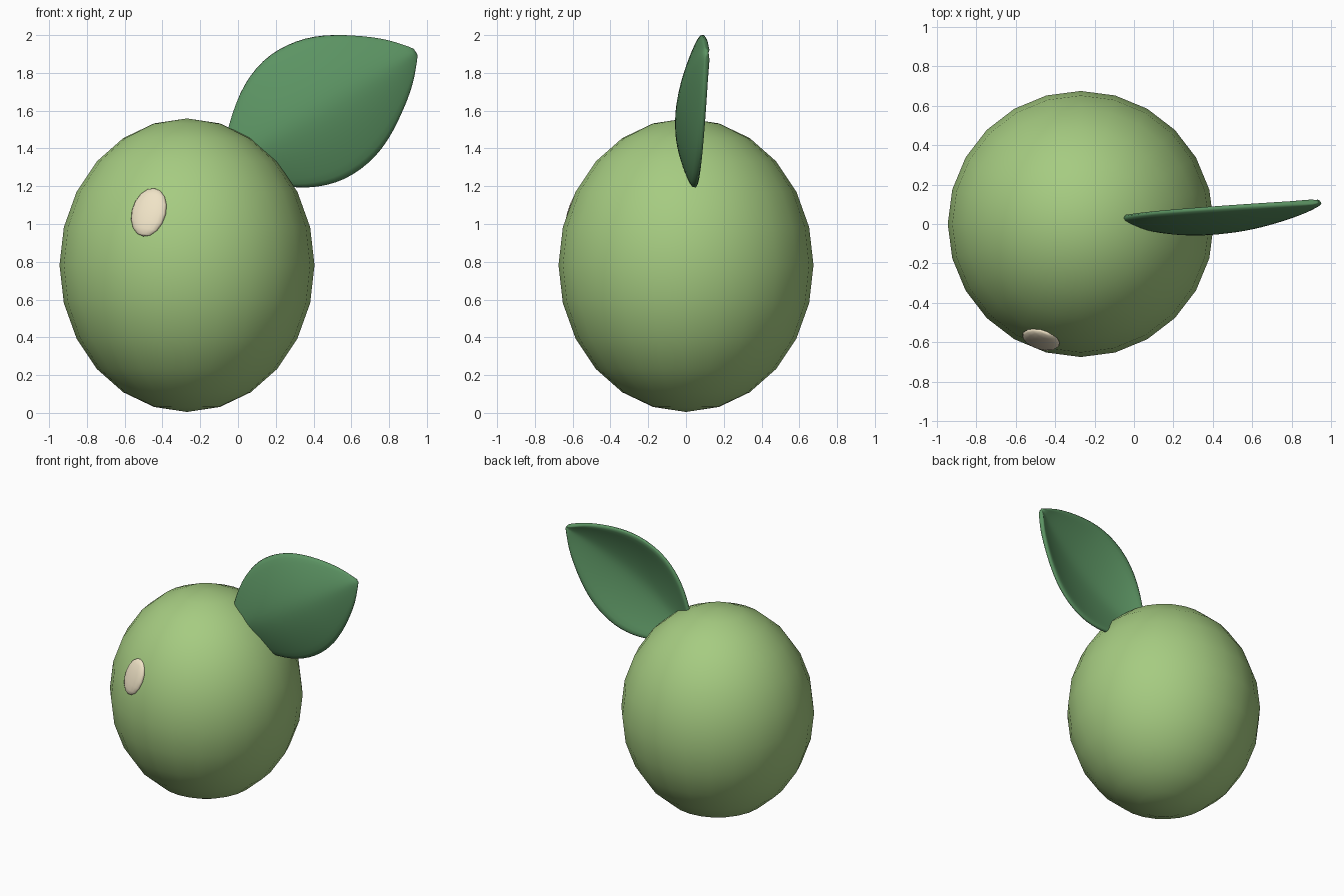
import bpy, bmesh, math
from mathutils import Vector, Matrix

if "Cube" in bpy.data.objects:
    bpy.data.objects.remove(bpy.data.objects["Cube"])


def paint(obj, name, color):
    mat = bpy.data.materials.new(name)
    mat.diffuse_color = (*color, 1)
    mat.use_nodes = True
    mat.node_tree.nodes["Principled BSDF"].inputs["Base Color"].default_value = mat.diffuse_color
    obj.data.materials.append(mat)
    for p in obj.data.polygons:
        p.use_smooth = True


def ellipsoid(name, segs, rings, center, radii, rot=None):
    bm = bmesh.new()
    bmesh.ops.create_uvsphere(bm, u_segments=segs, v_segments=rings, radius=1)
    m = Matrix.Diagonal((*radii, 1))
    if rot:
        m = rot @ m
    bm.transform(Matrix.Translation(center) @ m)
    me = bpy.data.meshes.new(name)
    bm.to_mesh(me)
    bm.free()
    obj = bpy.data.objects.new(name, me)
    bpy.context.collection.objects.link(obj)
    return obj


# Fruit body
C, R = Vector((-0.27, 0, 0.782)), Vector((0.675, 0.675, 0.777))
fruit = ellipsoid("fruit", 24, 12, C, R)
paint(fruit, "fruit_green", (0.38, 0.60, 0.22))

# Pale highlight patch lying on the fruit skin
p = Vector((-0.475, 0, 1.065)) - C
p.y = -R.y * math.sqrt(1 - (p.x / R.x) ** 2 - (p.z / R.z) ** 2)
n = Vector((p.x / R.x ** 2, p.y / R.y ** 2, p.z / R.z ** 2)).normalized()
turn = Vector((0, -1, 0)).rotation_difference(n).to_matrix().to_4x4()
spot = ellipsoid("highlight", 16, 8, C + p - n * 0.01, (0.097, 0.03, 0.135),
                 turn @ Matrix.Rotation(math.radians(10), 4, 'Y'))
paint(spot, "cream", (0.87, 0.77, 0.57))

# Leaf: half widths at distances from the tip, cupped towards the back
profile = [(0, .008), (.05, .072), (.1, .132), (.17, .194), (.24, .247),
           (.32, .300), (.42, .352), (.52, .380), (.62, .390), (.72, .381),
           (.82, .347), (.91, .297), (1.0, .225), (1.07, .155), (1.13, .09),
           (1.17, .03)]
ang = math.radians(31)
axis = Vector((math.cos(ang), 0, math.sin(ang)))
side = Vector((-math.sin(ang), 0, math.cos(ang)))
tip = Vector((0.943, 0.115, 1.912))
N = 10
bm = bmesh.new()
rows = []
for s, w in profile:
    row = []
    for i in range(N + 1):
        t = 2 * i / N - 1
        v = tip - axis * s + side * (w * t)
        v.y -= 0.072 * s + 0.112 * (w / 0.39) * (1 - abs(t) ** 1.5)
        row.append(bm.verts.new(v))
    rows.append(row)
for a, b in zip(rows, rows[1:]):
    for i in range(N):
        bm.faces.new((a[i], b[i], b[i + 1], a[i + 1]))
bmesh.ops.recalc_face_normals(bm, faces=bm.faces)
me = bpy.data.meshes.new("leaf")
bm.to_mesh(me)
bm.free()
leaf = bpy.data.objects.new("leaf", me)
bpy.context.collection.objects.link(leaf)
paint(leaf, "leaf_green", (0.107, 0.296, 0.125))
sol = leaf.modifiers.new("thickness", 'SOLIDIFY')
sol.thickness = 0.033
sol.offset = 0
sub = leaf.modifiers.new("smooth", 'SUBSURF')
sub.levels = sub.render_levels = 1
